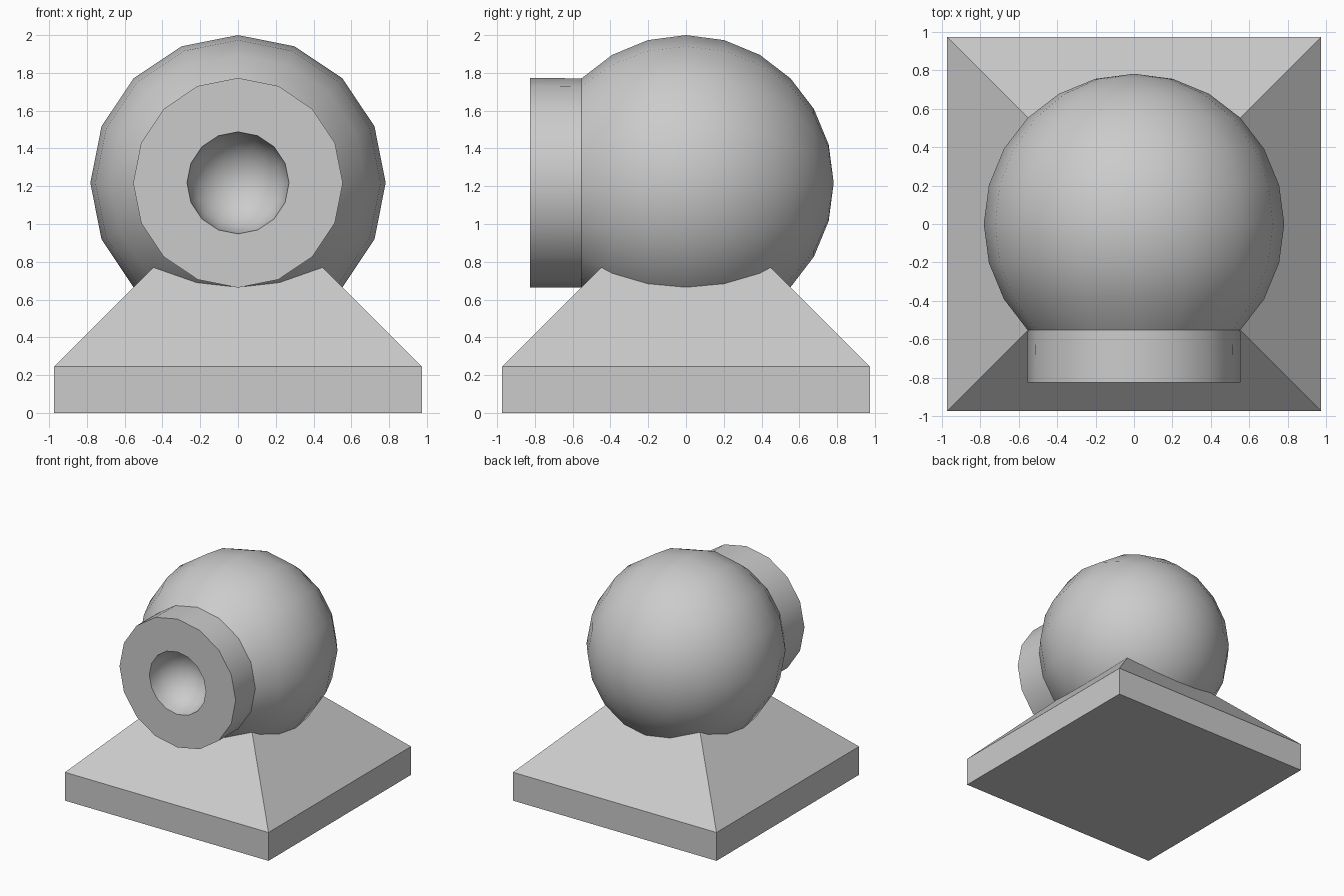
import bpy, bmesh
from math import sin, cos, pi, radians

if "Cube" in bpy.data.objects:
    bpy.data.objects.remove(bpy.data.objects["Cube"])


def make_object(name, bm, smooth=False):
    bmesh.ops.recalc_face_normals(bm, faces=bm.faces[:])
    mesh = bpy.data.meshes.new(name)
    bm.to_mesh(mesh)
    bm.free()
    obj = bpy.data.objects.new(name, mesh)
    bpy.context.collection.objects.link(obj)
    if smooth:
        bpy.ops.object.select_all(action='DESELECT')
        obj.select_set(True)
        bpy.context.view_layer.objects.active = obj
        bpy.ops.object.shade_smooth_by_angle(angle=radians(35))
    return obj


def revolve_y(profile, center_z, sides):
    """Turn (radius, y) points, starting and ending on the y axis."""
    bm = bmesh.new()
    verts = [bm.verts.new((0, y, center_z + r)) for r, y in profile]
    edges = [bm.edges.new(pair) for pair in zip(verts, verts[1:])]
    bmesh.ops.spin(bm, geom=verts + edges, cent=(0, 0, center_z), axis=(0, 1, 0),
                   angle=2 * pi, steps=sides, use_merge=False)
    bmesh.ops.remove_doubles(bm, verts=bm.verts[:], dist=1e-4)
    bmesh.ops.dissolve_degenerate(bm, dist=1e-5, edges=bm.edges[:])
    return bm


# Square plinth with a pyramid roof running up into the ball
S, H = 0.973, 0.245
bm = bmesh.new()
corners = [(-S, -S), (S, -S), (S, S), (-S, S)]
low = [bm.verts.new((x, y, 0)) for x, y in corners]
high = [bm.verts.new((x, y, H)) for x, y in corners]
apex = bm.verts.new((0, 0, H + S))
bm.faces.new(low[::-1])
for i in range(4):
    j = (i + 1) % 4
    bm.faces.new((low[i], low[j], high[j], high[i]))
    bm.faces.new((high[i], high[j], apex))
make_object("pyramid_base", bm)

# Ball, flat-fronted collar and rounded socket as one turned profile
R, RIM, BORE, FRONT = 0.782, 0.555, 0.27, -0.825
profile = [(R * sin(a), R * cos(a)) for a in (radians(15 * i) for i in range(10))]
profile += [(RIM, FRONT), (BORE, FRONT)]
profile += [(BORE * cos(a), FRONT + BORE * sin(a))
            for a in (radians(15 * i) for i in range(1, 7))]
make_object("ball_with_socket", revolve_y(profile, 2 - R, 16), smooth=True)
